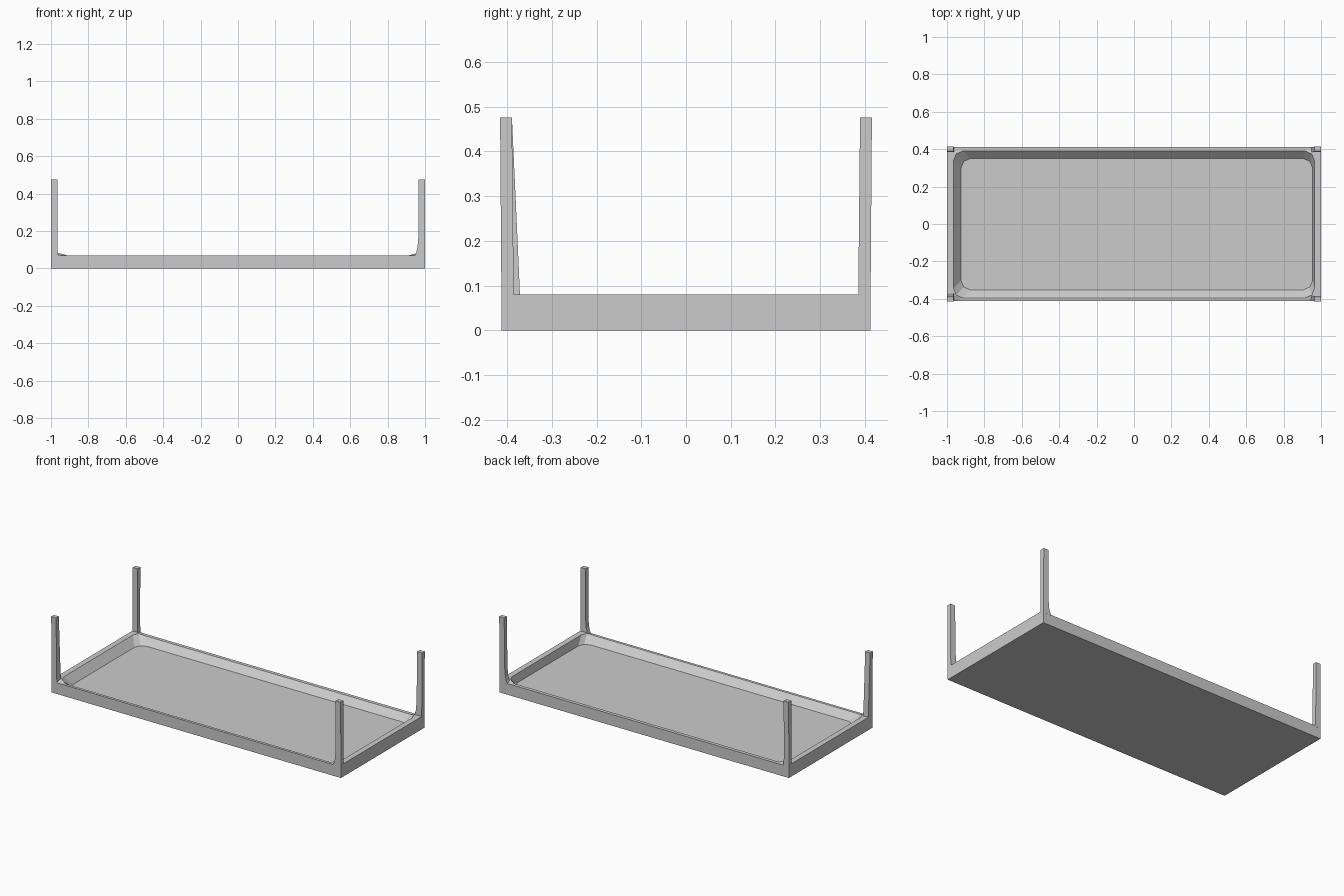
import bpy, bmesh

if "Cube" in bpy.data.objects:
    bpy.data.objects.remove(bpy.data.objects["Cube"])


def loft(name, rings):
    """Closed solid skinned through rings of equal point count."""
    bm = bmesh.new()
    loops = [[bm.verts.new(p) for p in ring] for ring in rings]
    n = len(loops[0])
    for a, b in zip(loops, loops[1:]):
        for i in range(n):
            j = (i + 1) % n
            bm.faces.new((a[i], a[j], b[j], b[i]))
    bm.faces.new(loops[0][::-1])
    bm.faces.new(loops[-1])
    bmesh.ops.recalc_face_normals(bm, faces=bm.faces)
    mesh = bpy.data.meshes.new(name)
    bm.to_mesh(mesh)
    bm.free()
    obj = bpy.data.objects.new(name, mesh)
    bpy.context.collection.objects.link(obj)
    return obj


def tray_ring(x0, x1, y0, y1, z_end, z_side, cut=0.0, run=0.05):
    """Rectangle with three points per corner; cut slants the corner."""
    pts = []
    for x, y, sx, sy in ((x0, y0, 1, 1), (x1, y0, -1, 1),
                         (x1, y1, -1, -1), (x0, y1, 1, -1)):
        end = (x, y + sy * run, z_end)
        corner = (x + sx * cut, y + sy * cut, z_end)
        side = (x + sx * run, y, z_side)
        pts += [end, corner, side] if sx * sy > 0 else [side, corner, end]
    return pts


# Tray: flat underside, raised rim, sloping inner walls, sunken floor
loft("tray", [
    tray_ring(-1, 1, -0.412, 0.412, 0, 0),
    tray_ring(-1, 1, -0.412, 0.412, 0.08, 0.07),
    tray_ring(-0.965, 0.965, -0.395, 0.39, 0.08, 0.07, 0.015),
    tray_ring(-0.925, 0.955, -0.352, 0.35, 0.03, 0.03, 0.015),
])

# Corner posts: slim tapered square bars flaring into the rim
for side, sx in (("left", -1), ("right", 1)):
    for end, sy in (("front", -1), ("back", 1)):
        flare_x = 0.022 if sx > 0 else 0.004
        flare_y = 0.018 if (sx < 0 and sy < 0) else 0.004
        rings = []
        for z, fx, taper in ((0.065, 1.0, 1.0), (0.085, 0.6, 0.98),
                             (0.11, 0.3, 0.92), (0.16, 0.1, 0.8),
                             (0.475, 0, 0)):
            xi = 0.966 - flare_x * fx
            yi = 0.389 - flare_y * taper
            yo = 0.4155 - 0.003 * taper
            rings.append([(sx * x, sy * y, z) for x, y in
                          ((xi, yi), (1, yi), (1, yo), (xi, yo))])
        loft(f"{end}_{side}_post", rings)
